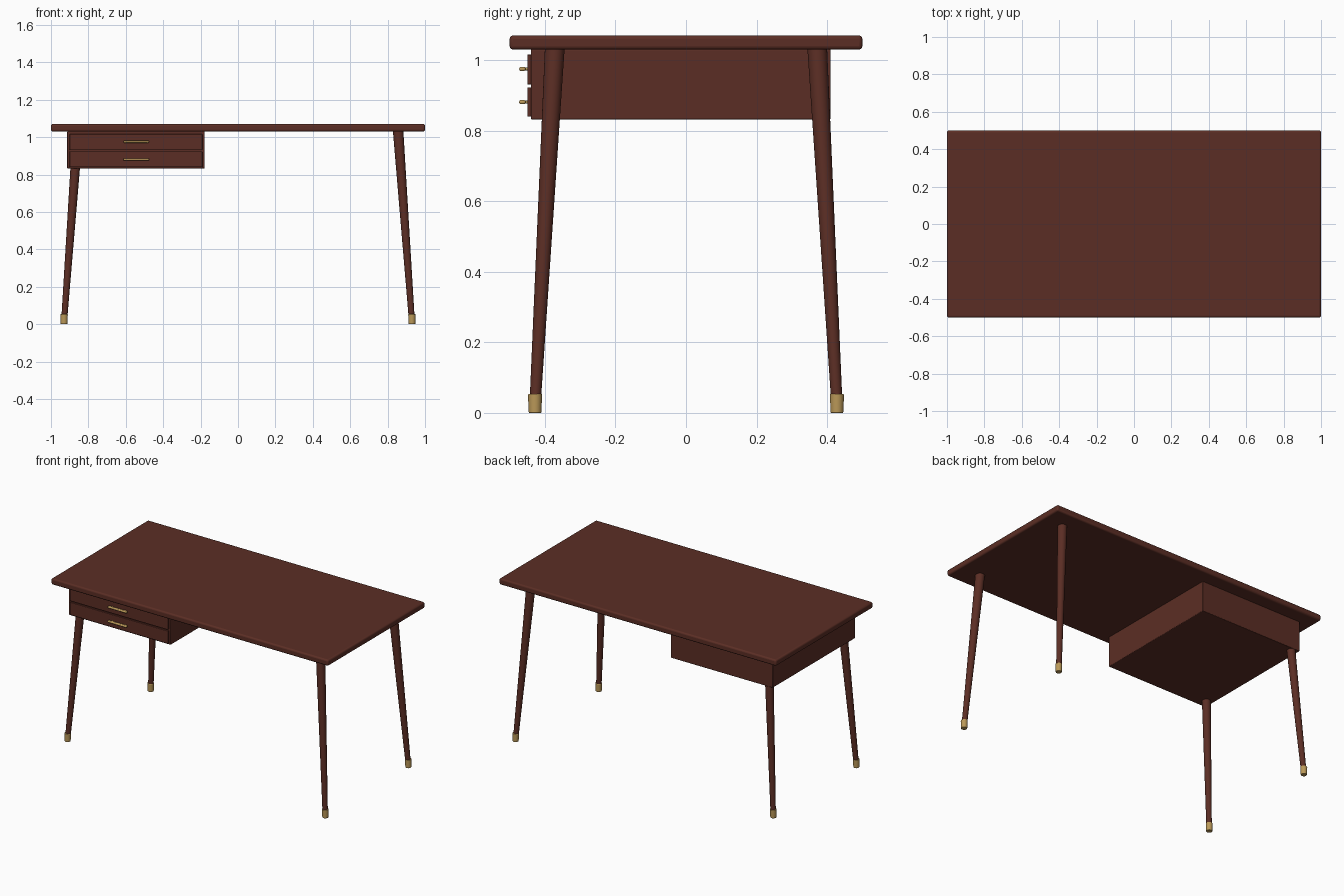
import bpy
from mathutils import Vector

cube = bpy.data.objects.get("Cube")
if cube:
    bpy.data.objects.remove(cube, do_unlink=True)


def material(name, rgb):
    m = bpy.data.materials.new(name)
    m.use_nodes = True
    m.diffuse_color = (*rgb, 1)
    node = next(n for n in m.node_tree.nodes if n.type == 'BSDF_PRINCIPLED')
    node.inputs["Base Color"].default_value = (*rgb, 1)
    return m


wood = material("dark_wood", (0.105, 0.027, 0.018))
brass = material("brass", (0.50, 0.32, 0.10))


def finish(name, mat, bevel=0, segments=3):
    ob = bpy.context.object
    ob.name = name
    ob.data.materials.append(mat)
    if bevel:
        mod = ob.modifiers.new("rounded_edges", 'BEVEL')
        mod.width = bevel
        mod.segments = segments
        mod.limit_method = 'ANGLE'
    bpy.ops.object.shade_smooth_by_angle()
    return ob


def box(name, low, high, mat, bevel=0, segments=3):
    low, high = Vector(low), Vector(high)
    bpy.ops.mesh.primitive_cube_add(size=1, location=(low + high) / 2)
    bpy.context.object.scale = high - low
    bpy.ops.object.transform_apply(location=False, rotation=False, scale=True)
    return finish(name, mat, bevel, segments)


def rod(name, start, end, r1, r2, mat, bevel=0, sides=32):
    start, end = Vector(start), Vector(end)
    axis = end - start
    bpy.ops.mesh.primitive_cone_add(vertices=sides, radius1=r1, radius2=r2,
                                    depth=axis.length, location=(start + end) / 2)
    bpy.context.object.rotation_euler = axis.to_track_quat('Z', 'Y').to_euler()
    return finish(name, mat, bevel)


# Table top
box("table_top", (-1, -0.5, 1.03), (1, 0.5, 1.07), wood, 0.01)

# Splayed tapered legs with brass feet
for side, sx in (("right", -1), ("left", 1)):
    for end, sy in (("front", -1), ("back", 1)):
        rod(f"{end}_{side}_leg", (sx * 0.928, sy * 0.427, 0.04),
            (sx * 0.856, sy * 0.372, 1.035), 0.016, 0.028, wood)
        rod(f"{end}_{side}_foot", (sx * 0.93, sy * 0.428, 0),
            (sx * 0.93, sy * 0.428, 0.054), 0.018, 0.02, brass, 0.003)

# Drawer case
box("drawer_case", (-0.913, -0.44, 0.832), (-0.178, 0.41, 1.031), wood, 0.004)

# Two drawers, each with a bar pull on two posts
for name, low, high, pull in (("lower", 0.84, 0.923, 0.881),
                              ("upper", 0.931, 1.016, 0.975)):
    box(f"{name}_drawer_front", (-0.9, -0.45, low), (-0.191, -0.438, high), wood, 0.002)
    box(f"{name}_drawer_pull", (-0.613, -0.473, pull - 0.006),
        (-0.475, -0.455, pull + 0.006), brass, 0.005)
    for x in (-0.59, -0.498):
        rod(f"{name}_pull_post", (x, -0.447, pull), (x, -0.46, pull),
            0.004, 0.004, brass, sides=16)
